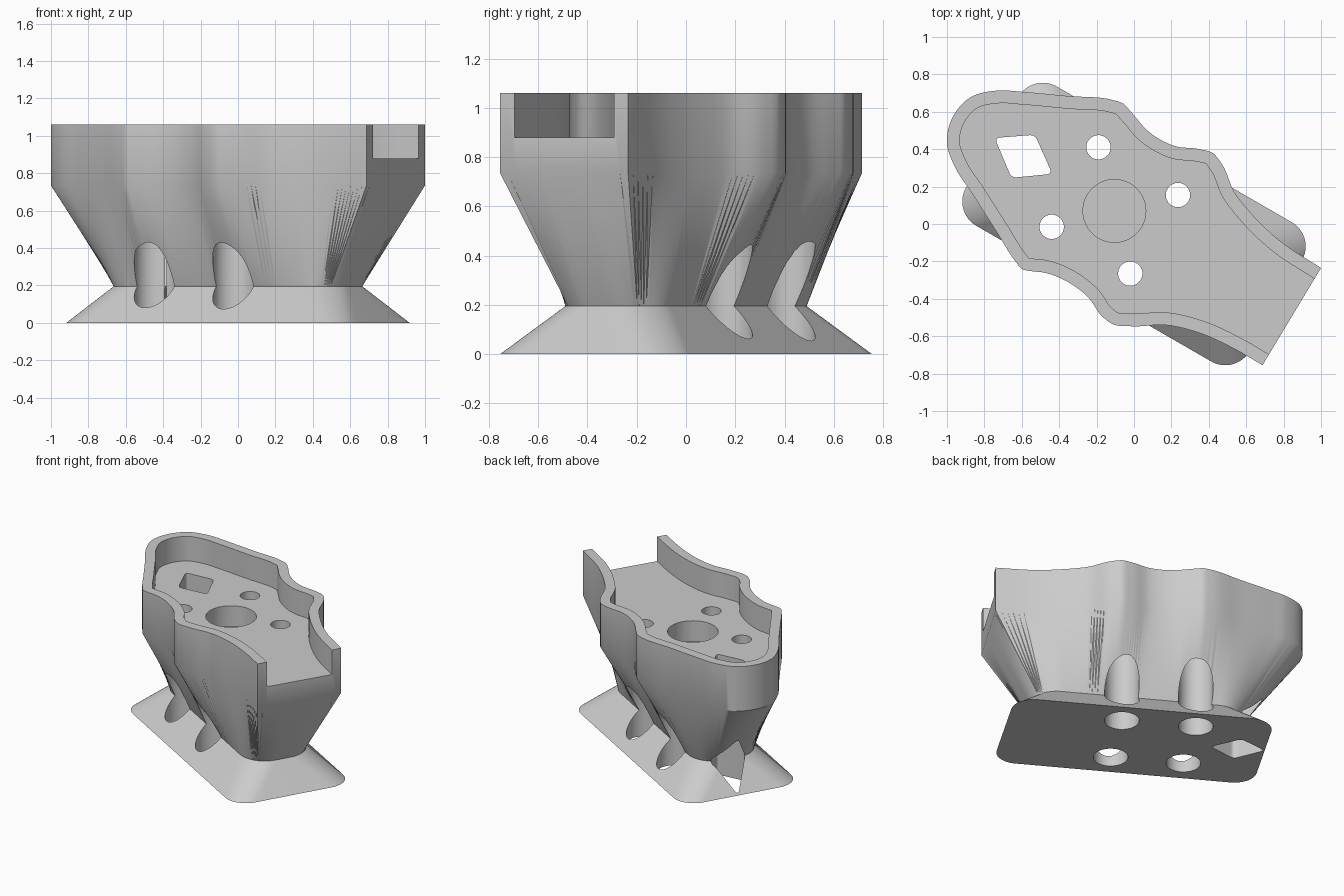
import bpy, bmesh, math
from mathutils import Vector

if "Cube" in bpy.data.objects:
    bpy.data.objects.remove(bpy.data.objects["Cube"])

U = Vector((math.cos(math.radians(30)), -0.5))   # long axis of the foot
V = Vector((0.5, math.cos(math.radians(30))))    # short axis of the foot

grey = bpy.data.materials.new("matte grey")
grey.diffuse_color = (0.6, 0.6, 0.6, 1)
grey.use_nodes = True
grey.node_tree.nodes["Principled BSDF"].inputs["Base Color"].default_value = grey.diffuse_color


def solid(name, rings):
    """Closed solid through counterclockwise rings of equal point count, bottom to top."""
    bm = bmesh.new()
    loops = [[bm.verts.new((p[0], p[1], z)) for p in pts] for pts, z in rings]
    n = len(loops[0])
    for a, b in zip(loops, loops[1:]):
        for i in range(n):
            j = (i + 1) % n
            bm.faces.new((a[i], a[j], b[j], b[i]))
    bm.faces.new(loops[0][::-1])
    bm.faces.new(loops[-1])
    bm.normal_update()
    bmesh.ops.triangulate(bm, faces=bm.faces[:])
    bm.normal_update()
    me = bpy.data.meshes.new(name)
    bm.to_mesh(me)
    bm.free()
    me.materials.append(grey)
    ob = bpy.data.objects.new(name, me)
    bpy.context.collection.objects.link(ob)
    return ob


def prism(name, pts, z0, z1):
    return solid(name, [(pts, z0), (pts, z1)])


def circle(c, r, n=48):
    return [(c[0] + r * math.cos(2 * math.pi * i / n),
             c[1] + r * math.sin(2 * math.pi * i / n)) for i in range(n)]


def spline(pts, steps=7):
    """Smooth open curve through the points."""
    p = [Vector(q) for q in pts]
    p = [2 * p[0] - p[1]] + p + [2 * p[-1] - p[-2]]
    out = []
    for a, b, c, d in zip(p, p[1:], p[2:], p[3:]):
        # tangents scaled to the local spacing keep uneven spans tidy
        l0, l1, l2 = (b - a).length, (c - b).length, (d - c).length
        m1 = ((b - a) / l0 * l1 + (c - b) / l1 * l0) / (l0 + l1) * l1
        m2 = ((c - b) / l1 * l2 + (d - c) / l2 * l1) / (l1 + l2) * l1
        for i in range(steps):
            t = i / steps
            out.append(b * (2*t**3 - 3*t*t + 1) + m1 * (t**3 - 2*t*t + t)
                       + c * (3*t*t - 2*t**3) + m2 * (t**3 - t*t))
    return out + [p[-2]]


def seg_dist(p, a, b):
    d = b - a
    t = max(0, min(1, (p - a).dot(d) / max(d.length_squared, 1e-12)))
    return (p - a - d * t).length


# Tray outline, counterclockwise from one end corner to the other
side = spline([
    (1.0, -.235), (.78, -.09), (.62, .064), (.537, .17), (.47, .32), (.42, .38),
    (.35, .40), (.217, .417), (.083, .49), (-.02, .604), (-.06, .645), (-.11, .662),
    (-.35, .684), (-.60, .707), (-.72, .714), (-.88, .674), (-.985, .535),
    (-1.0, .43), (-.96, .31), (-.86, .155), (-.73, -.05), (-.634, -.20),
    (-.60, -.24), (-.55, -.252), (-.48, -.26), (-.345, -.315), (-.238, -.40),
    (-.174, -.49), (-.115, -.535), (0, -.547), (.163, -.54), (.35, -.583),
    (.537, -.668), (.687, -.755)])
end = [side[-1].lerp(side[0], i / 16) for i in range(1, 16)]
outline = side + end

# Neck and foot: rounded rectangles matched point by point to the outline
neck, foot = [], []
for p in outline:
    u, v = p.dot(U), p.dot(V)
    qu, qv = max(-.53, min(.53, u)), max(-.052, min(.052, v))
    n = Vector((u - qu, (v - qv) * 1.4)).normalized()
    for ring, ku, kv, r in ((neck, 1, 1, .18), (foot, .725 / .53, .28 / .052, .15)):
        ring.append(U * (qu * ku + n.x * r) + V * (qv * kv + n.y * r))

stand = solid("tray_stand", [(foot, 0), (neck, .195), (outline, .735), (outline, 1.06)])

# Open-ended tray pocket, inset from the outline by the wall thickness
WALL = .068
inner = []
for i, p in enumerate(side):
    t = (side[min(i + 1, len(side) - 1)] - side[max(i - 1, 0)]).normalized()
    q = p + Vector((-t.y, t.x)) * WALL
    clear = min(seg_dist(q, a, b) for a, b in zip(side, side[1:])) > WALL - .003
    if clear and (not inner or (q - inner[-1]).dot(t) > .001):
        inner.append(q)
inner = [inner[0] + U * .2] + inner + [inner[-1] + U * .2]
cutters = [prism("pocket_cutter", inner, .88, 1.2)]

# Round blind recess in the floor
cutters.append(prism("recess_cutter", circle((-.105, .07), .168, 64), .73, .95))

# Screw holes with wide access bores from below
for c in ((-.19, .41), (.235, .155), (-.44, -.015), (-.02, -.265)):
    cutters.append(prism("bore_cutter", circle(c, .115), -.1, .78))
    cutters.append(prism("screw_cutter", circle(c, .065), .7, 1.0))

# Four-sided through slot with rounded corners
quad = [Vector(q) for q in ((-.745, .46), (-.655, .247), (-.437, .268), (-.53, .477))]
slot = []
for i, b in enumerate(quad):
    a = b + (quad[i - 1] - b).normalized() * .03
    c = b + (quad[(i + 1) % 4] - b).normalized() * .03
    for k in range(6):
        t = k / 5
        slot.append(a * (1 - t)**2 + b * 2 * t * (1 - t) + c * t * t)
cutters.append(prism("slot_cutter", slot, -.1, 1.0))

# Cut everything and tidy up
for cut in cutters:
    cut.hide_render = True
    m = stand.modifiers.new("cut", 'BOOLEAN')
    m.operation, m.solver, m.object = 'DIFFERENCE', 'EXACT', cut
    bpy.context.view_layer.update()
    result = bpy.data.meshes.new_from_object(
        stand.evaluated_get(bpy.context.evaluated_depsgraph_get()))
    stand.modifiers.clear()
    if len(result.polygons) > 100:
        stand.data = result
    bpy.data.objects.remove(cut)
stand.data.name = "tray_stand"
bpy.context.view_layer.objects.active = stand
stand.select_set(True)
bpy.ops.object.shade_smooth_by_angle(angle=math.radians(30))
